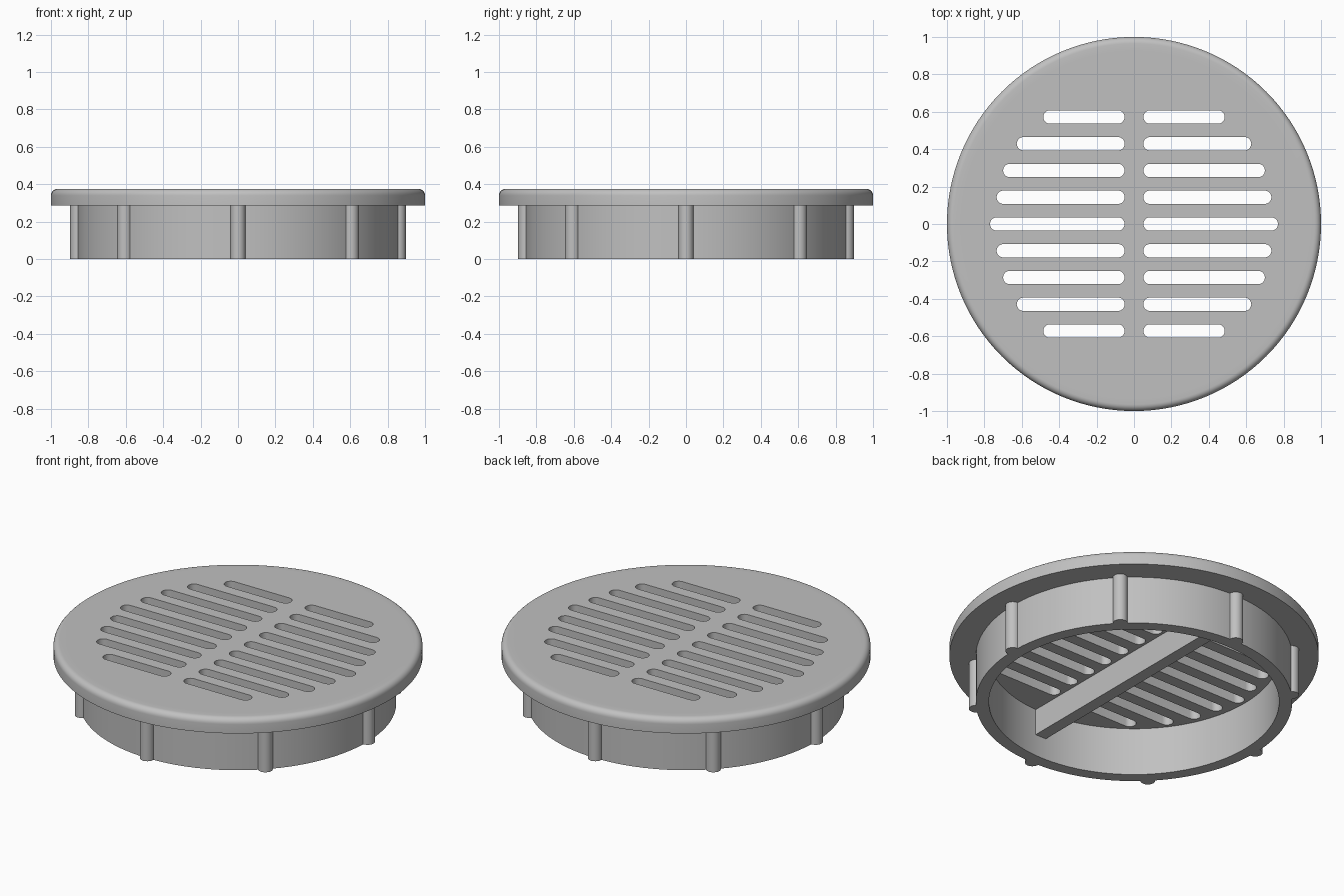
import bpy, bmesh
from math import cos, sin, pi, radians, sqrt

cube = bpy.data.objects.get("Cube")
if cube:
    bpy.data.objects.remove(cube, do_unlink=True)

SEGMENTS = 128
CAP_BASE, CAP_TOP, FILLET = 0.286, 0.375, 0.035
COLLAR_OUT, COLLAR_IN = 0.857, 0.786

grey = bpy.data.materials.new("grey plastic")
grey.use_nodes = True
grey.diffuse_color = (0.53, 0.53, 0.53, 1)
grey.node_tree.nodes["Principled BSDF"].inputs["Base Color"].default_value = grey.diffuse_color


def finish(name, bm):
    """Turn a bmesh into a grey object."""
    bmesh.ops.recalc_face_normals(bm, faces=bm.faces)
    mesh = bpy.data.meshes.new(name)
    bm.to_mesh(mesh)
    bm.free()
    mesh.materials.append(grey)
    obj = bpy.data.objects.new(name, mesh)
    bpy.context.collection.objects.link(obj)
    return obj


def smooth(obj):
    bpy.ops.object.select_all(action='DESELECT')
    obj.select_set(True)
    bpy.context.view_layer.objects.active = obj
    bpy.ops.object.shade_smooth_by_angle(angle=radians(35))


def lathe(name, profile, closed):
    """Revolve (radius, z) points; an open profile gets flat end discs."""
    bm = bmesh.new()
    rings = [[bm.verts.new((r * cos(2 * pi * i / SEGMENTS), r * sin(2 * pi * i / SEGMENTS), z))
              for i in range(SEGMENTS)] for r, z in profile]
    pairs = list(zip(rings, rings[1:]))
    if closed:
        pairs.append((rings[-1], rings[0]))
    else:
        bm.faces.new(rings[0])
        bm.faces.new(rings[-1])
    for a, b in pairs:
        for i in range(SEGMENTS):
            j = (i + 1) % SEGMENTS
            bm.faces.new((a[i], a[j], b[j], b[i]))
    return finish(name, bm)


def prism(bm, outline, z0, z1):
    """Extrude a flat outline from z0 to z1."""
    face = bm.faces.new([bm.verts.new((x, y, z0)) for x, y in outline])
    top = bmesh.ops.extrude_face_region(bm, geom=[face])["geom"]
    bmesh.ops.translate(bm, vec=(0, 0, z1 - z0),
                        verts=[v for v in top if isinstance(v, bmesh.types.BMVert)])


# Cap with a rounded upper rim
arc = [(1 - FILLET + FILLET * cos(a), CAP_TOP - FILLET + FILLET * sin(a))
       for a in (pi / 2 * i / 6 for i in range(7))]
cap = lathe("cap", [(0.93, CAP_BASE), (1, CAP_BASE)] + arc + [(0.93, CAP_TOP)], False)

# Rows of round-ended slots, mirrored left and right
SLOT_R, SLOT_START, ROW_GAP = 0.036, 0.05, 0.143
slots = bmesh.new()
for row in range(-4, 5):
    end = (0.77, 0.735, 0.70, 0.627, 0.485)[abs(row)]
    right = [(end - SLOT_R + SLOT_R * cos(a), SLOT_R * sin(a))
             for a in (-pi / 2 + pi * i / 10 for i in range(11))]
    left = [(SLOT_START + SLOT_R - SLOT_R * cos(a), SLOT_R * sin(a))
            for a in (pi / 2 - pi * i / 10 for i in range(11))]
    for side in (-1, 1):
        prism(slots, [(side * x, y + row * ROW_GAP) for x, y in right + left],
              CAP_BASE - 0.1, CAP_TOP + 0.1)
cutter = finish("slot_cutter", slots)
cutter.hide_render = True
cut = cap.modifiers.new("slots", 'BOOLEAN')
cut.object, cut.operation, cut.solver = cutter, 'DIFFERENCE', 'EXACT'
bpy.context.view_layer.objects.active = cap
bpy.ops.object.modifier_apply(modifier=cut.name)
bpy.data.objects.remove(cutter, do_unlink=True)
smooth(cap)

# Collar below the cap
smooth(lathe("collar", [(COLLAR_OUT, 0), (COLLAR_OUT, CAP_BASE),
                        (COLLAR_IN, CAP_BASE), (COLLAR_IN, 0)], True))

# Half-round grip ribs around the collar
RIB_R = 0.04
for k in range(8):
    turn = k * pi / 4
    bm = bmesh.new()
    half = [(COLLAR_OUT + RIB_R * cos(a), RIB_R * sin(a))
            for a in (-pi / 2 + pi * i / 14 for i in range(15))]
    half += [(COLLAR_OUT - 0.02, RIB_R), (COLLAR_OUT - 0.02, -RIB_R)]
    prism(bm, [(x * cos(turn) - y * sin(turn), x * sin(turn) + y * cos(turn))
               for x, y in half], 0, CAP_BASE)
    smooth(finish(f"rib_{k + 1}", bm))

# Stiffening bar under the cap between the slot columns
BAR_W = 0.036
reach = sqrt(COLLAR_IN ** 2 - BAR_W ** 2) + 0.01
bm = bmesh.new()
prism(bm, [(-BAR_W, -reach), (BAR_W, -reach), (BAR_W, reach), (-BAR_W, reach)], 0.13, CAP_BASE)
finish("cross_bar", bm)
